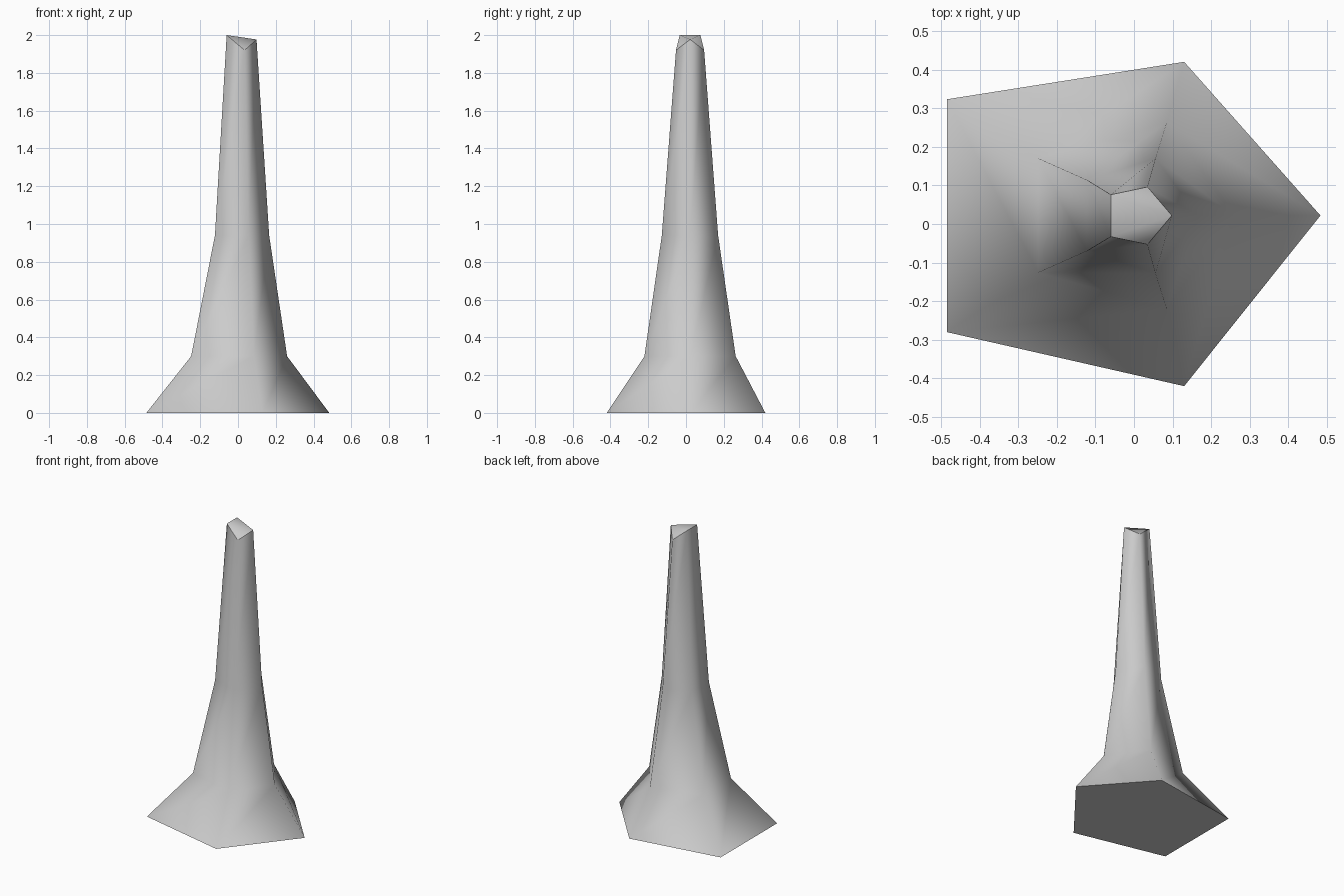
import bpy
import bmesh

default = bpy.data.objects.get("Cube")
if default:
    bpy.data.objects.remove(default, do_unlink=True)

# Plain grey material
grey = bpy.data.materials.new("plain_grey")
grey.use_nodes = True
colour = (0.6, 0.6, 0.6, 1.0)
grey.diffuse_color = colour
grey.node_tree.nodes["Principled BSDF"].inputs["Base Color"].default_value = colour

# Five-sided rings from the foot to the broken tip
rings = [
    [(0.483, 0.022, 0), (0.13, 0.42, 0), (-0.485, 0.323, 0),
     (-0.485, -0.28, 0), (0.13, -0.42, 0)],
    [(0.26, 0.022, 0.3), (0.085, 0.263, 0.3), (-0.248, 0.17, 0.3),
     (-0.248, -0.126, 0.3), (0.085, -0.22, 0.3)],
    [(0.165, 0.022, 0.94), (0.056, 0.17, 0.94), (-0.122, 0.114, 0.94),
     (-0.122, -0.07, 0.94), (0.056, -0.128, 0.94)],
    [(0.098, 0.022, 1.977), (0.035, 0.096, 1.92), (-0.06, 0.076, 2),
     (-0.06, -0.033, 2), (0.035, -0.053, 1.92)],
]

bm = bmesh.new()
loops = [[bm.verts.new(p) for p in ring] for ring in rings]

# Smooth sides
for low, high in zip(loops, loops[1:]):
    for i in range(5):
        j = (i + 1) % 5
        bm.faces.new((low[i], low[j], high[j], high[i])).smooth = True

# Flat foot, and a folded tip fanned from its right-hand point
bm.faces.new(loops[0][::-1])
tip = loops[-1]
for i in range(1, 4):
    bm.faces.new((tip[0], tip[i], tip[i + 1])).smooth = True

# Crisp rims at both ends
for loop in (loops[0], tip):
    for i in range(5):
        bm.edges.get((loop[i], loop[(i + 1) % 5])).smooth = False

mesh = bpy.data.meshes.new("tapered_spire")
bm.to_mesh(mesh)
bm.free()
mesh.materials.append(grey)
spire = bpy.data.objects.new("tapered_spire", mesh)
bpy.context.collection.objects.link(spire)
